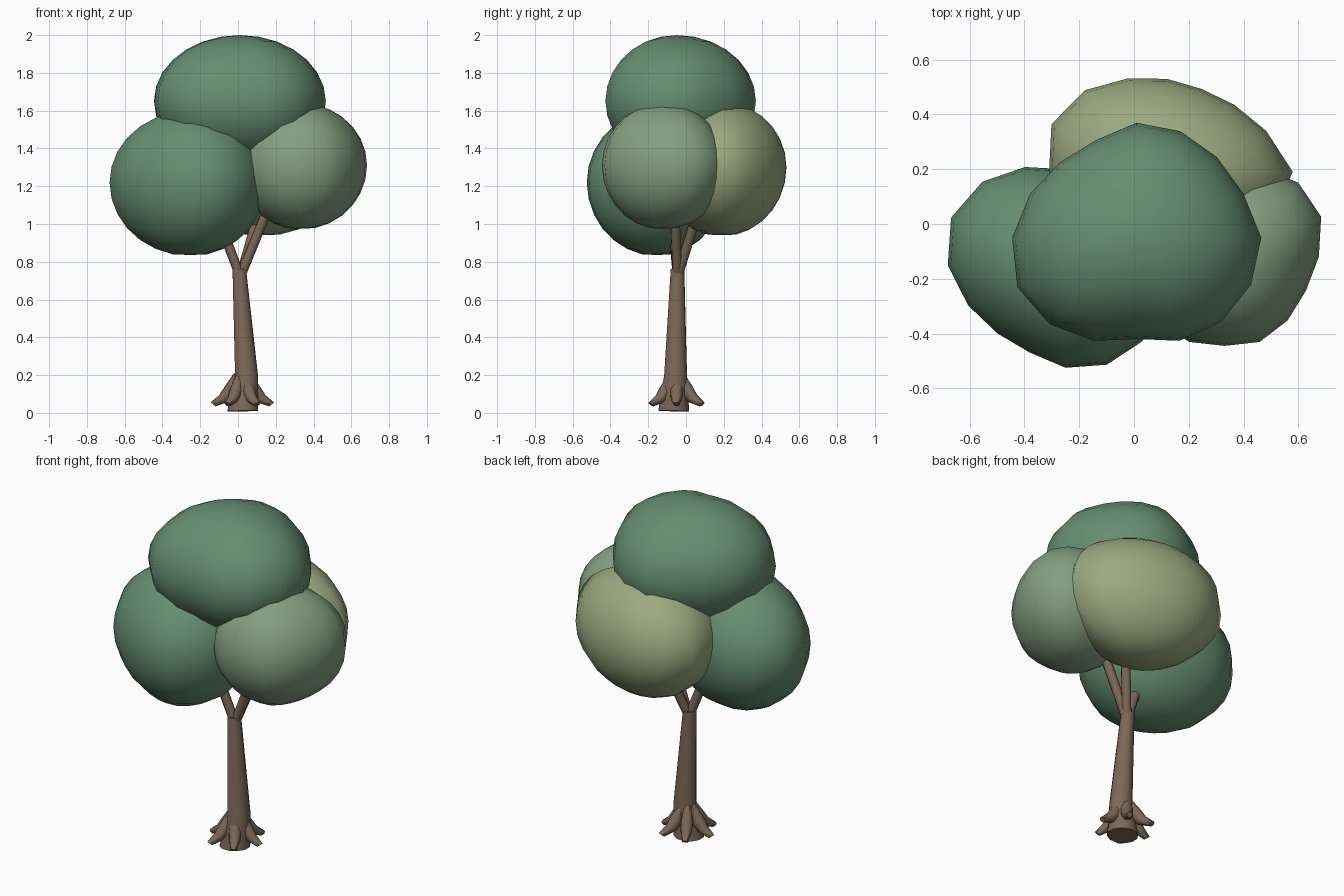
import bpy, bmesh, math
from mathutils import Vector

if "Cube" in bpy.data.objects:
    bpy.data.objects.remove(bpy.data.objects["Cube"])


def material(name, rgb):
    m = bpy.data.materials.new(name)
    m.diffuse_color = (*rgb, 1)
    m.use_nodes = True
    m.node_tree.nodes["Principled BSDF"].inputs["Base Color"].default_value = m.diffuse_color
    return m


BARK = material("bark", (0.20, 0.14, 0.095))
DARK = material("dark_leaf", (0.13, 0.27, 0.165))
MID = material("mid_leaf", (0.23, 0.35, 0.22))
LIGHT = material("light_leaf", (0.33, 0.40, 0.215))


def finish(name, bm, mat, angle):
    bmesh.ops.recalc_face_normals(bm, faces=bm.faces)
    me = bpy.data.meshes.new(name)
    bm.to_mesh(me)
    bm.free()
    me.materials.append(mat)
    ob = bpy.data.objects.new(name, me)
    bpy.context.collection.objects.link(ob)
    bpy.ops.object.select_all(action='DESELECT')
    ob.select_set(True)
    bpy.context.view_layer.objects.active = ob
    bpy.ops.object.shade_smooth_by_angle(angle=math.radians(angle))


def skin(bm, rings):
    n = len(rings[0])
    for a, b in zip(rings, rings[1:]):
        for i in range(n):
            j = (i + 1) % n
            bm.faces.new((a[i], a[j], b[j], b[i]))


def limb(name, path, sides=10):
    """Tapered limb through (x, y, z, radius) stations, closed at both ends."""
    bm = bmesh.new()
    pts = [Vector(p[:3]) for p in path]
    d = (pts[-1] - pts[0]).normalized()
    u = d.cross(Vector((0.3, 1, 0))).normalized()
    v = d.cross(u)
    rings = []
    for p, s in zip(pts, path):
        angles = [2 * math.pi * i / sides for i in range(sides)]
        rings.append([bm.verts.new(p + s[3] * (u * math.cos(a) + v * math.sin(a))) for a in angles])
    skin(bm, rings)
    bm.faces.new(rings[0])
    bm.faces.new(rings[-1])
    finish(name, bm, BARK, 45)


def leaf_clump(name, centre, up, down, outline, mat, segs=16, rows=14):
    """Lumpy ball: outline holds its plan radius every 30 degrees."""
    bm = bmesh.new()
    c = Vector(centre)
    rings = []
    for r in range(1, rows):
        t = math.pi * r / rows - math.pi / 2
        ring = []
        for i in range(segs):
            k = 12 * i / segs
            f = k - int(k)
            rad = outline[int(k)] * (1 - f) + outline[(int(k) + 1) % 12] * f
            a = 2 * math.pi * i / segs
            h = math.sin(t) * (up if t > 0 else down)
            if r in (1, rows - 1) and i % 2:
                h *= 0.985   # puckered crown
            w = rad * math.cos(t)
            ring.append(bm.verts.new(c + Vector((w * math.cos(a), w * math.sin(a), h))))
        rings.append(ring)
    skin(bm, rings)
    for ring, h in ((rings[0], -down * 0.985), (rings[-1], up)):
        pole = bm.verts.new(c + Vector((0, 0, h)))
        for i in range(segs):
            bm.faces.new((ring[i], ring[(i + 1) % segs], pole))
    finish(name, bm, mat, 60)


# Leaning trunk
limb("trunk", [(0.025, -0.065, 0.01, 0.084), (0.045, -0.055, 0.2, 0.062),
               (0.007, -0.045, 0.76, 0.037)], 12)

# Branches reaching into the leaves
for i, (x, y, z) in enumerate([(-0.10, -0.07, 1.02), (0.15, -0.06, 1.06), (0.11, 0.06, 1.06)]):
    limb(f"branch_{i + 1}", [(0.012, -0.045, 0.72, 0.026), (x, y, z, 0.027)], 8)

# Splayed roots
for i in range(6):
    a = math.radians(60 * i)
    path = [(0.023 + q * math.cos(a), -0.05 + q * math.sin(a), z, r)
            for q, z, r in ((0.03, 0.2, 0.018), (0.068, 0.115, 0.036), (0.10, 0.075, 0.03), (0.155, 0.045, 0.017))]
    limb(f"root_{i + 1}", path, 8)

# Leaf clumps
leaf_clump("top_leaves", (0.01, -0.05, 1.65), 0.35, 0.34,
           [.455, .41, .42, .42, .375, .41, .455, .477, .42, .37, .42, .45], DARK)
leaf_clump("left_leaves", (-0.25, -0.15, 1.22), 0.38, 0.39,
           [.40, .38, .36, .35, .40, .46, .43, .37, .335, .375, .40, .39], DARK)
leaf_clump("right_leaves", (0.33, -0.12, 1.31), 0.33, 0.34,
           [.345, .395, .37, .31, .32, .33, .33, .33, .34, .325, .34, .315], MID)
leaf_clump("back_leaves", (0.12, 0.19, 1.30), 0.345, 0.365,
           [.46, .37, .325, .34, .38, .465, .43, .39, .35, .34, .35, .40], LIGHT)
